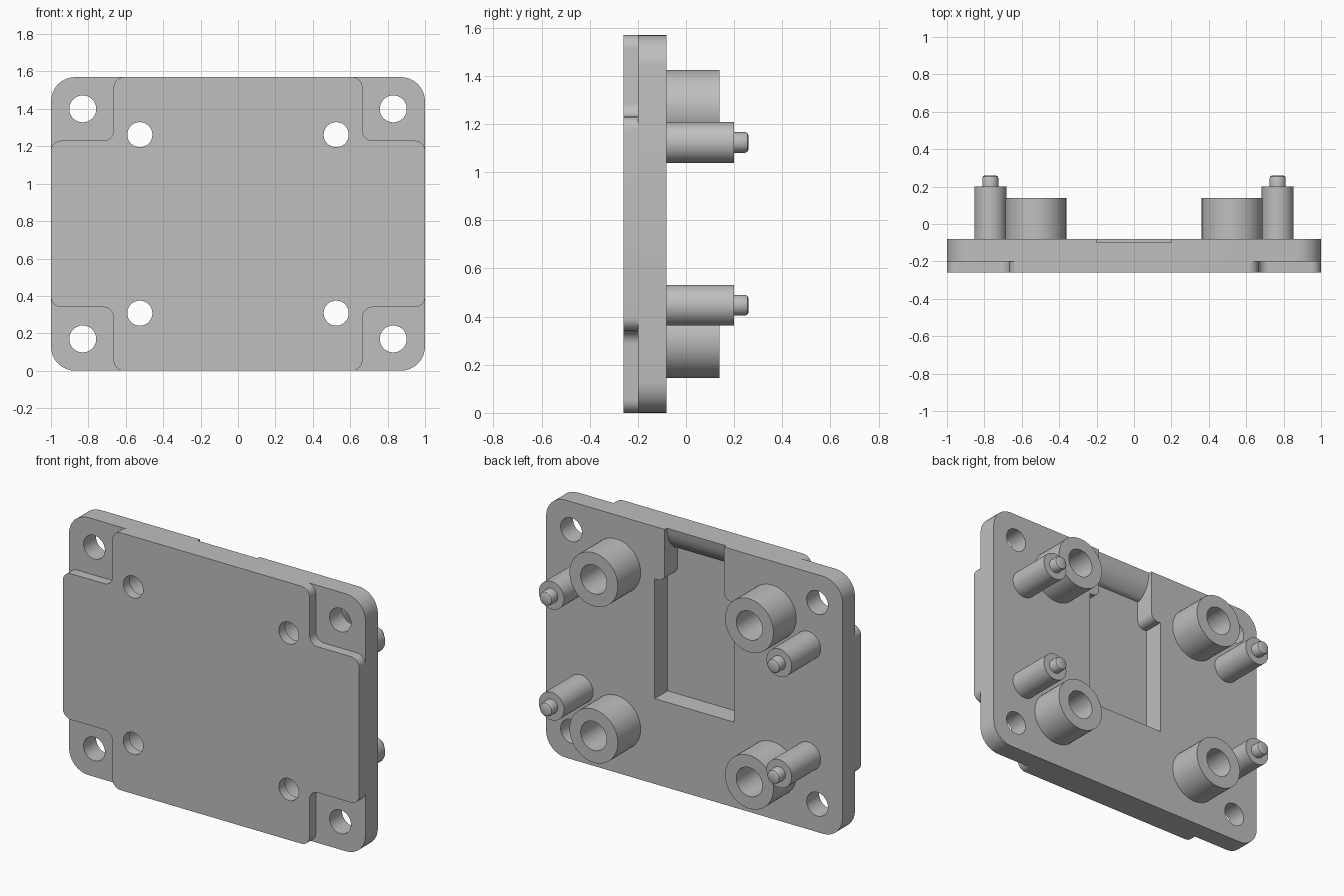
import bpy, bmesh, math
from mathutils import Vector, Matrix

cube = bpy.data.objects.get("Cube")
if cube:
    bpy.data.objects.remove(cube)

grey = bpy.data.materials.new("plain grey")
grey.use_nodes = True
grey.diffuse_color = (0.52, 0.52, 0.52, 1)
grey.node_tree.nodes["Principled BSDF"].inputs["Base Color"].default_value = grey.diffuse_color

H = 1.57                                   # plate height
MID = H / 2
FRONT, STEP, BACK = -0.26, -0.20, -0.08    # plate layers in y
POCKET = -0.205


def finish(name, bm):
    bmesh.ops.recalc_face_normals(bm, faces=bm.faces)
    mesh = bpy.data.meshes.new(name)
    bm.to_mesh(mesh)
    bm.free()
    ob = bpy.data.objects.new(name, mesh)
    bpy.context.collection.objects.link(ob)
    mesh.materials.append(grey)
    return ob


def rounded(points, steps=8):
    """Fillet each (x, z, radius) corner of an outline."""
    out = []
    for i, (x, z, r) in enumerate(points):
        p = Vector((x, z))
        if r == 0:
            out.append(p)
            continue
        a = (Vector(points[i - 1][:2]) - p).normalized()
        b = (Vector(points[(i + 1) % len(points)][:2]) - p).normalized()
        # corners are square, so the arc centre lies on both offsets
        c = p + (a + b) * r
        for k in range(steps + 1):
            t = k / steps * math.pi / 2
            out.append(c - b * r * math.cos(t) - a * r * math.sin(t))
    return out


def prism(name, verts, move):
    bm = bmesh.new()
    face = bm.faces.new([bm.verts.new(v) for v in verts])
    ext = bmesh.ops.extrude_face_region(bm, geom=[face])
    bmesh.ops.translate(bm, vec=move, verts=[v for v in ext["geom"] if isinstance(v, bmesh.types.BMVert)])
    return finish(name, bm)


def slab(name, outline, y0, y1):
    return prism(name, [(p[0], y0, p[1]) for p in outline], (0, y1 - y0, 0))


def lathe(name, profile, x, z, steps=48):
    """Spin (radius, y) points about an axis along y."""
    bm = bmesh.new()
    vs = [bm.verts.new((x + r, y, z)) for r, y in profile]
    edges = [bm.edges.new(p) for p in zip(vs, vs[1:])]
    bmesh.ops.spin(bm, geom=vs + edges, cent=(x, 0, z), axis=(0, 1, 0),
                   angle=2 * math.pi, steps=steps)
    bmesh.ops.remove_doubles(bm, verts=bm.verts, dist=0.0001)
    return finish(name, bm)


def cylinder(name, r, x, z, y0, y1):
    return lathe(name, [(0, y0), (r, y0), (r, y1), (0, y1)], x, z)


def smooth(ob):
    bpy.ops.object.select_all(action='DESELECT')
    ob.select_set(True)
    bpy.context.view_layer.objects.active = ob
    bpy.ops.object.shade_smooth_by_angle(angle=math.radians(30))


def cut(ob, cutters):
    bpy.context.view_layer.objects.active = ob
    for c in cutters:
        mod = ob.modifiers.new("cut", 'BOOLEAN')
        mod.operation, mod.solver, mod.object = 'DIFFERENCE', 'EXACT', c
        bpy.ops.object.modifier_apply(modifier=mod.name)


def corners(x, dz):
    return [(sx * x, MID + sz * dz) for sx in (-1, 1) for sz in (-1, 1)]


# back plate: rounded rectangle
back_plate = slab("back_plate", rounded([(-1, 0, .13), (1, 0, .13), (1, H, .13), (-1, H, .13)]), STEP, BACK)

# front plate: rectangle with a notch at each corner
r, nx, nz = .055, .665, .34
notch = [(-1, nz), (-nx, nz), (-nx, 0)]
left_up = [(x, H - z) for x, z in notch]
half = left_up[::-1] + notch
cross = half + [(-x, z) for x, z in half[::-1]]
front_plate = slab("front_plate", rounded([(x, z, r) for x, z in cross]), FRONT, STEP)

# cutters: corner holes, stepped screw holes, back recess and its ramped channel
corner_holes = [cylinder("cutter", .072, x, z, -.4, .1) for x, z in corners(.83, .615)]
wide_holes = [cylinder("cutter", .088, x, z, -.4, .1) for x, z in corners(.525, .477)]
narrow_holes = [cylinder("cutter", .067, x, z, -.4, .1) for x, z in corners(.525, .477)]
px, pw, low, ledge, neck = .267, .2, .52, 1.25, 1.42
recess = slab("cutter", rounded([(-px, low, 0), (px, low, 0), (px, ledge, 0), (pw, ledge, .045),
                                 (pw, neck, 0), (-pw, neck, 0), (-pw, ledge, .045), (-px, ledge, 0)]),
              POCKET, 0)
ramp_side = [(0, 1.35), (POCKET, 1.35), (POCKET, 1.41), (-.17, 1.43), (-.14, 1.46),
             (-.12, 1.49), (-.107, 1.53), (-.10, 1.57), (-.10, 1.65), (0, 1.65)]
ramp = prism("cutter", [(-pw, y, z) for y, z in ramp_side], (2 * pw, 0, 0))

cut(back_plate, corner_holes + wide_holes + [recess, ramp])
cut(front_plate, narrow_holes + [recess])
for c in corner_holes + wide_holes + narrow_holes + [recess, ramp]:
    bpy.data.objects.remove(c)
smooth(back_plate)
smooth(front_plate)

# hollow screw bosses
for x, z in corners(.525, .477):
    smooth(lathe("screw_boss", [(.088, BACK), (.163, BACK), (.163, .14), (.088, .14), (.088, BACK)], x, z))

# locating pins with a thin tip
for x, z in corners(.768, .338):
    smooth(lathe("locating_pin", [(0, BACK), (.085, BACK), (.085, .20), (.043, .20), (.043, .245),
                                  (.039, .255), (.029, .26), (0, .26)], x, z))
